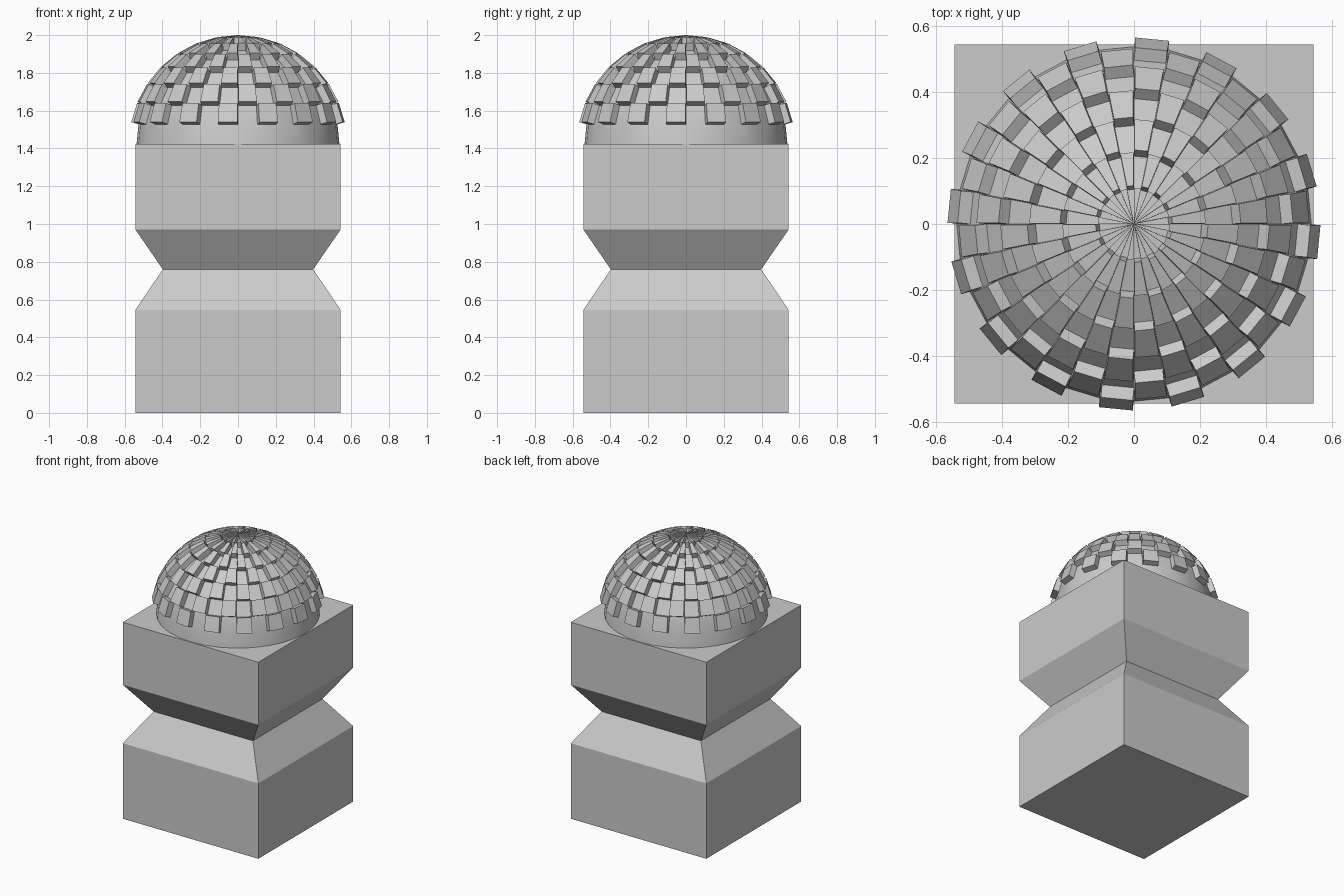
import bpy, bmesh, math

if "Cube" in bpy.data.objects:
    bpy.data.objects.remove(bpy.data.objects["Cube"])

TOP = 1.423      # top of the square post
RADIUS = 0.537   # dome radius
RAISE = 0.04     # stud height
STEP = math.pi / 16


def make_object(name, bm):
    bmesh.ops.recalc_face_normals(bm, faces=bm.faces[:])
    mesh = bpy.data.meshes.new(name)
    bm.to_mesh(mesh)
    bm.free()
    obj = bpy.data.objects.new(name, mesh)
    bpy.context.collection.objects.link(obj)
    return obj


# Square post with a pinched waist: stacked square sections
bm = bmesh.new()
sections = [(0.543, 0), (0.543, 0.546), (0.398, 0.76), (0.543, 0.97), (0.543, TOP)]
rings = [[bm.verts.new((sx * h, sy * h, z))
          for sx, sy in ((-1, -1), (1, -1), (1, 1), (-1, 1))]
         for h, z in sections]
for low, high in zip(rings, rings[1:]):
    for i in range(4):
        j = (i + 1) % 4
        bm.faces.new((low[i], low[j], high[j], high[i]))
bm.faces.new(rings[0][::-1])
bm.faces.new(rings[-1])
make_object("square_post", bm)

# Dome: upper half of a sphere with a checkerboard of raised studs
bm = bmesh.new()
bmesh.ops.create_uvsphere(bm, u_segments=32, v_segments=16, radius=RADIUS)
bmesh.ops.delete(bm, geom=[v for v in bm.verts if v.co.z < -0.001], context='VERTS')
bm.normal_update()
studs = []
for f in bm.faces:
    n = f.normal
    column = math.floor(math.atan2(n.y, n.x) / STEP)
    row = math.floor(math.asin(max(-1, min(1, n.z))) / STEP)
    if row >= 1 and (column + row) % 2 == 0:
        studs.append(f)
raised = bmesh.ops.extrude_discrete_faces(bm, faces=studs)["faces"]
bm.normal_update()
for f in raised:
    offset = f.normal * RAISE
    for v in f.verts:
        v.co += offset
dome = make_object("studded_dome", bm)
dome.location.z = TOP

# Smooth dome surface, crisp stud edges
bpy.context.view_layer.objects.active = dome
dome.select_set(True)
bpy.ops.object.shade_smooth_by_angle(angle=math.radians(30))
